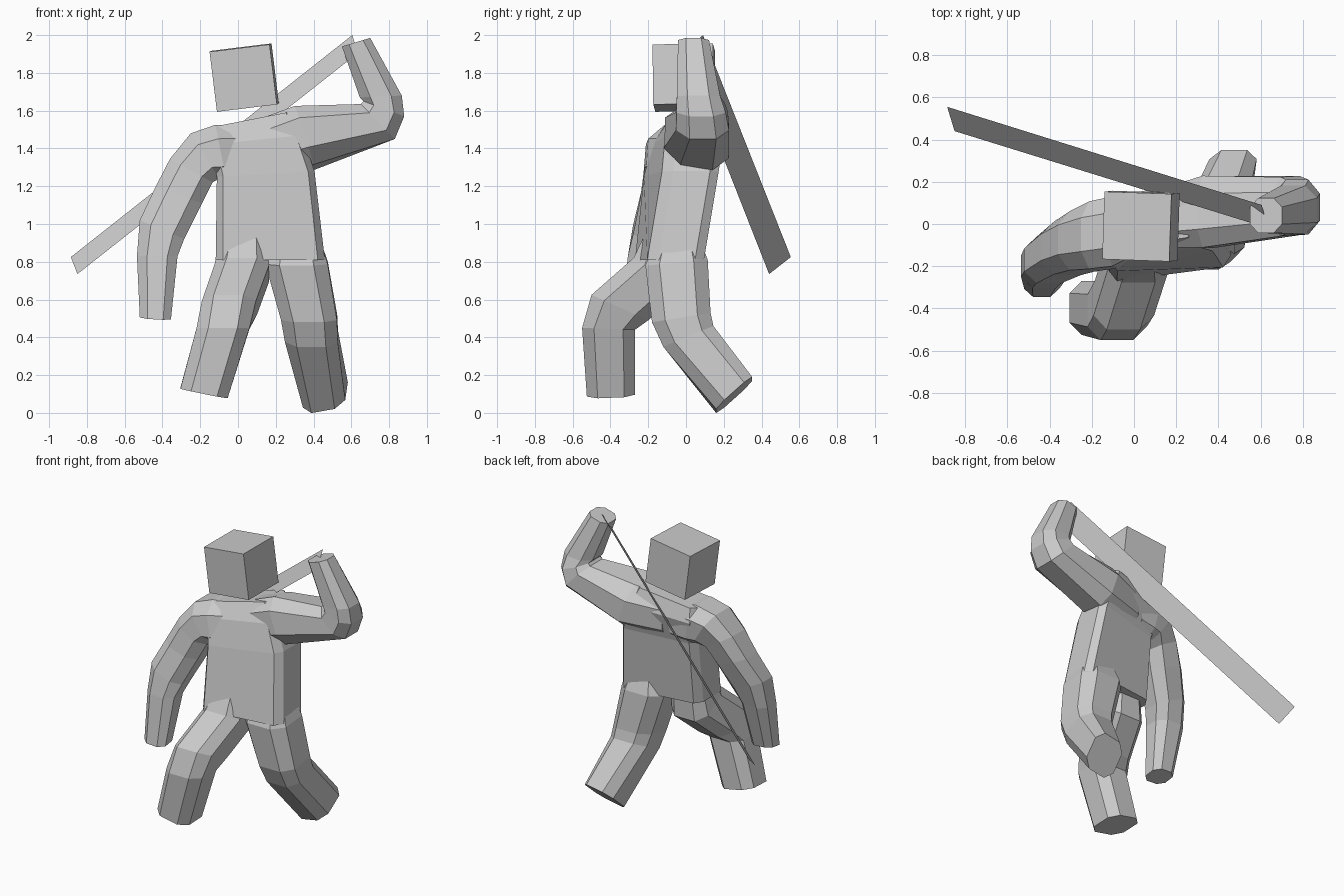
import bpy, bmesh
from math import radians
from mathutils import Vector

if "Cube" in bpy.data.objects:
    bpy.data.objects.remove(bpy.data.objects["Cube"])


def mesh_object(name, bm):
    me = bpy.data.meshes.new(name)
    bm.to_mesh(me)
    bm.free()
    ob = bpy.data.objects.new(name, me)
    bpy.context.collection.objects.link(ob)
    return ob


def limb(name, stations, ku=0.5, kv=0.5):
    """Loft chamfered-square sections; each is two opposite points and a half-depth vector."""
    corners = [(1, kv), (ku, 1), (-ku, 1), (-1, kv), (-1, -kv), (-ku, -1), (ku, -1), (1, -kv)]
    bm = bmesh.new()
    rings = []
    for p, q, w in stations:
        p, q, w = Vector(p), Vector(q), Vector(w)
        c, u = (p + q) / 2, (q - p) / 2
        rings.append([bm.verts.new(c + u * a + w * b) for a, b in corners])
    for r, s in zip(rings, rings[1:]):
        for i in range(8):
            j = (i + 1) % 8
            bm.faces.new((r[i], r[j], s[j], s[i]))
    bm.faces.new(rings[0])
    bm.faces.new(rings[-1])
    bmesh.ops.recalc_face_normals(bm, faces=bm.faces)
    return mesh_object(name, bm)


# Torso, turned slightly about the spine
body = limb("body", [
    ((-.118, -.125, .81), (.46, -.05, .81), (0, .15, 0)),
    ((-.112, -.08, 1.25), (.405, .03, 1.28), (0, .15, 0)),
    ((-.15, -.03, 1.42), (.34, .05, 1.47), (0, .155, 0)),
    ((-.13, -.01, 1.515), (.28, .05, 1.595), (0, .11, 0)),
], ku=0.87, kv=0.65)

# Raised arm
raised_arm = limb("raised_arm", [
    ((.07, .02, 1.54), (.09, .02, 1.26), (0, .13, 0)),
    ((.30, .06, 1.61), (.40, .055, 1.30), (0, .17, -.03)),
    ((.65, .08, 1.635), (.83, .09, 1.45), (0, .14, 0)),
    ((.665, .08, 1.65), (.88, .08, 1.57), (0, .13, 0)),
    ((.645, .07, 1.67), (.867, .065, 1.68), (0, .115, 0)),
    ((.55, .04, 1.94), (.70, .04, 1.985), (0, .082, 0)),
])

# Hanging arm
lowered_arm = limb("lowered_arm", [
    ((.04, 0, 1.52), (.04, 0, 1.25), (0, .13, 0)),
    ((-.12, -.03, 1.525), (-.06, -.05, 1.23), (0, .165, 0)),
    ((-.25, -.05, 1.48), (-.10, -.06, 1.24), (0, .16, 0)),
    ((-.36, -.075, 1.345), (-.135, -.09, 1.22), (0, .14, 0)),
    ((-.44, -.11, 1.19), (-.19, -.12, 1.11), (0, .125, 0)),
    ((-.52, -.17, 1.02), (-.285, -.17, .92), (0, .11, 0)),
    ((-.535, -.20, .83), (-.32, -.21, .83), (0, .10, 0)),
    ((-.52, -.27, .51), (-.355, -.27, .50), (0, .075, .01)),
])

# Trailing leg
back_leg = limb("back_leg", [
    ((.31, -.16, .93), (.31, .07, .93), (.12, 0, 0)),
    ((.31, -.215, .78), (.31, .115, .81), (.165, 0, 0)),
    ((.375, -.18, .48), (.378, .13, .53), (.148, 0, 0)),
    ((.388, -.12, .35), (.39, .145, .46), (.14, 0, 0)),
    ((.45, .16, .01), (.475, .35, .18), (.112, 0, .02)),
], ku=0.55, kv=0.55)

# Leading leg
front_leg = limb("front_leg", [
    ((.03, -.22, .94), (.03, .0, .90), (.12, 0, 0)),
    ((.02, -.278, .82), (.02, -.01, .66), (.145, 0, 0)),
    ((-.05, -.50, .625), (-.04, -.20, .49), (.143, 0, 0)),
    ((-.08, -.55, .45), (-.08, -.27, .44), (.14, 0, 0)),
    ((-.18, -.525, .10), (-.18, -.27, .11), (.125, 0, -.025)),
], ku=0.55, kv=0.55)

# Fuse limbs into one body
for part in (raised_arm, lowered_arm, back_leg, front_leg):
    mod = body.modifiers.new("join", 'BOOLEAN')
    mod.operation = 'UNION'
    mod.solver = 'EXACT'
    mod.object = part
    bpy.context.view_layer.objects.active = body
    bpy.ops.object.modifier_apply(modifier=mod.name)
    bpy.data.objects.remove(part)

# Cube head
bpy.ops.mesh.primitive_cube_add(size=.32, location=(.033, -.01, 1.775),
                                rotation=(radians(1), radians(-7), radians(-2)))
bpy.context.object.name = "head"

# Flat blade held behind the back
bm = bmesh.new()
bm.faces.new([bm.verts.new(v) for v in (
    (-.885, .555, .825), (-.85, .44, .735), (.635, -.02, 1.905), (.605, .09, 2.0))])
mesh_object("blade", bm)
